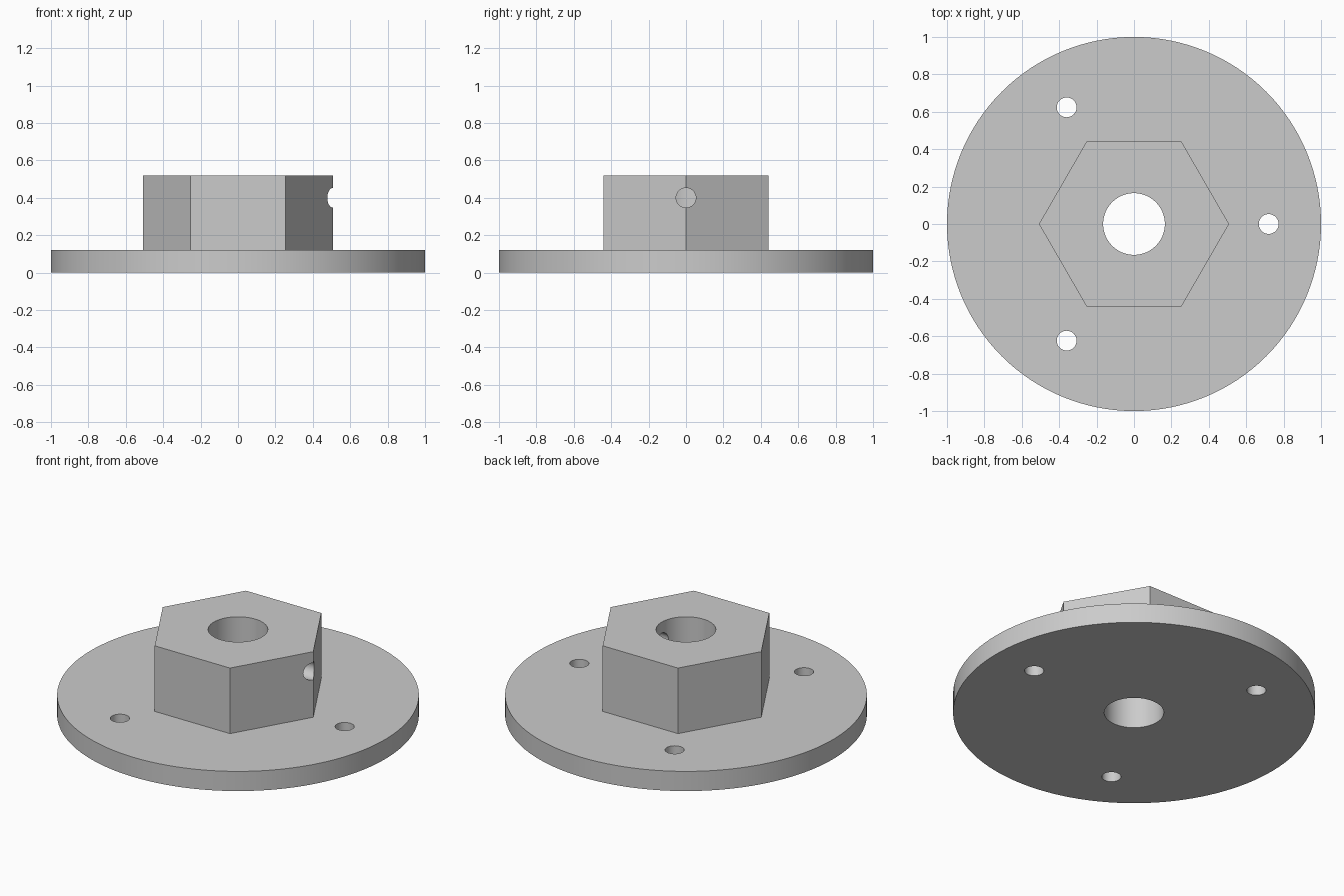
import bpy
from math import cos, sin, pi, radians

cube = bpy.data.objects.get("Cube")
if cube:
    bpy.data.objects.remove(cube, do_unlink=True)

FLANGE_H, TOTAL_H = 0.12, 0.52
BORE_R, HOLE_R, BOLT_CIRCLE = 0.165, 0.053, 0.72

grey = bpy.data.materials.new("light_grey")
grey.use_nodes = True
colour = (0.6, 0.6, 0.6, 1)
grey.diffuse_color = colour
grey.node_tree.nodes["Principled BSDF"].inputs["Base Color"].default_value = colour


def cylinder(name, radius, depth, centre, sides, rotation=(0, 0, 0)):
    bpy.ops.mesh.primitive_cylinder_add(vertices=sides, radius=radius, depth=depth,
                                        location=centre, rotation=rotation)
    obj = bpy.context.object
    obj.name = name
    obj.data.materials.append(grey)
    return obj


def combine(target, tool, operation):
    """Apply a boolean to the target and remove the tool."""
    mod = target.modifiers.new(tool.name, 'BOOLEAN')
    mod.operation, mod.solver, mod.object = operation, 'EXACT', tool
    bpy.ops.object.select_all(action='DESELECT')
    bpy.context.view_layer.objects.active = target
    target.select_set(True)
    bpy.ops.object.modifier_apply(modifier=mod.name)
    bpy.data.objects.remove(tool, do_unlink=True)


# Round flange with a hexagonal hub, sunk halfway into it and fused
body = cylinder("flanged_hub", 1.0, FLANGE_H, (0, 0, FLANGE_H / 2), 128)
hub_base = FLANGE_H / 2
hub = cylinder("hex_hub", 0.508, TOTAL_H - hub_base,
               (0, 0, (TOTAL_H + hub_base) / 2), 6, (0, 0, radians(30)))
combine(body, hub, 'UNION')

# Central bore
combine(body, cylinder("bore", BORE_R, 2, (0, 0, 0), 64), 'DIFFERENCE')

# Three bolt holes through the flange
for i in range(3):
    a = i * 2 * pi / 3
    centre = (BOLT_CIRCLE * cos(a), BOLT_CIRCLE * sin(a), 0)
    combine(body, cylinder("bolt_hole", HOLE_R, 1, centre, 32), 'DIFFERENCE')

# Set-screw hole from the left corner of the hub into the bore
combine(body, cylinder("set_screw_hole", HOLE_R, 0.6, (0.3, 0, 0.4), 32,
                       (0, pi / 2, 0)), 'DIFFERENCE')

# Smooth round walls, crisp edges
bpy.ops.object.select_all(action='DESELECT')
body.select_set(True)
bpy.context.view_layer.objects.active = body
bpy.ops.object.shade_smooth_by_angle(angle=radians(30))
